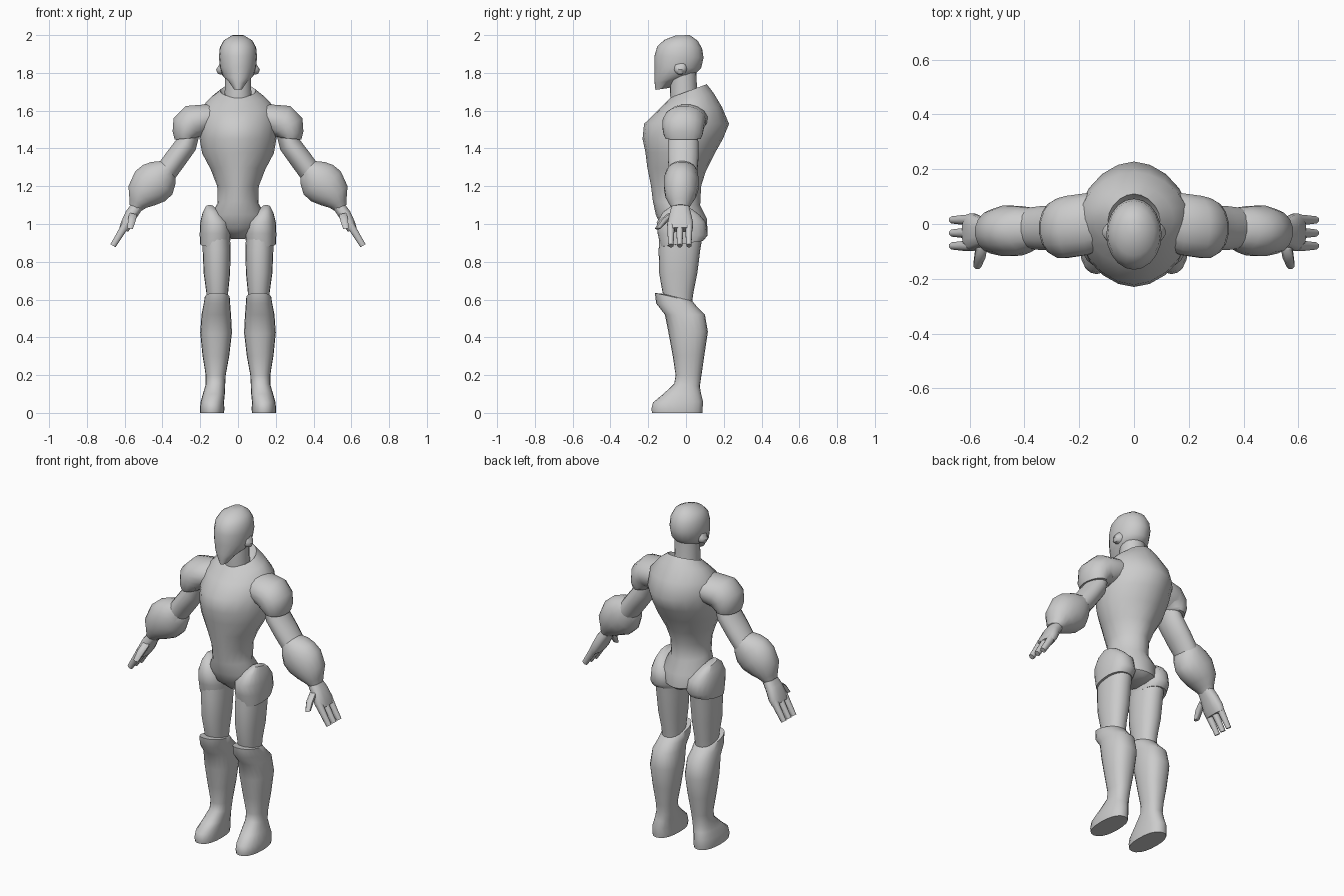
import bpy, bmesh, math
from mathutils import Vector

N = 20


def curve_pt(a, p):
    """Point on a unit superellipse."""
    c, s = math.cos(a), math.sin(a)
    return (math.copysign(abs(c) ** (2 / p), c), math.copysign(abs(s) ** (2 / p), s))


def skin(name, rings, mirror=False, angle=50):
    """Bridge a stack of equal rings, cap both ends and shade smooth."""
    bm = bmesh.new()
    loops = [[bm.verts.new(v) for v in r] for r in rings]
    n = len(loops[0])
    for a, b in zip(loops, loops[1:]):
        for i in range(n):
            j = (i + 1) % n
            bm.faces.new((a[i], a[j], b[j], b[i]))
    bm.faces.new(loops[0])
    bm.faces.new(loops[-1])
    bmesh.ops.recalc_face_normals(bm, faces=bm.faces)
    me = bpy.data.meshes.new(name)
    bm.to_mesh(me)
    bm.free()
    ob = bpy.data.objects.new(name, me)
    bpy.context.collection.objects.link(ob)
    bpy.ops.object.select_all(action='DESELECT')
    ob.select_set(True)
    bpy.context.view_layer.objects.active = ob
    bpy.ops.object.shade_smooth_by_angle(angle=math.radians(angle))
    if mirror:
        ob.modifiers.new("Mirror", 'MIRROR')
    return ob


def stack(name, rows, p=2.0, mirror=False):
    """Rows: centre x, half width, front y, back y, front z, back z."""
    rings = []
    for cx, rx, yf, yb, zf, zb in rows:
        ring = []
        for i in range(N):
            c, s = curve_pt(math.tau * i / N, p)
            ring.append((cx + rx * c, (yf + yb) / 2 + s * (yb - yf) / 2,
                         (zf + zb) / 2 + s * (zb - zf) / 2))
        rings.append(ring)
    return skin(name, rings, mirror)


def limb(name, rows, n=16, p=2.0):
    """Mirrored tube along a path. Rows: x, y, z, in-plane radius, y radius."""
    rings = []
    for k, (x, y, z, rn, ry) in enumerate(rows):
        a, b = rows[max(k - 1, 0)], rows[min(k + 1, len(rows) - 1)]
        t = Vector((b[0] - a[0], 0, b[2] - a[2])).normalized()
        nrm = Vector((-t.z, 0, t.x))
        ring = []
        for i in range(n):
            c, s = curve_pt(math.tau * (i + 0.5) / n, p)
            ring.append(Vector((x, y, z)) + nrm * rn * c + Vector((0, ry * s, 0)))
        rings.append(ring)
    return skin(name, rings, True)


# Torso from crotch to raised collar
stack("torso", [
    (0, .05, -.06, .09, .92, .93), (0, .13, -.13, .115, .98, .95),
    (0, .15, -.16, .11, 1.05, 1.03), (0, .108, -.175, .075, 1.12, 1.10),
    (0, .11, -.185, .08, 1.20, 1.20), (0, .145, -.205, .105, 1.30, 1.28),
    (0, .19, -.215, .15, 1.38, 1.37), (0, .203, -.23, .195, 1.45, 1.45),
    (0, .208, -.222, .228, 1.53, 1.53), (0, .20, -.15, .19, 1.60, 1.62),
    (0, .145, -.105, .145, 1.645, 1.695), (0, .095, -.08, .11, 1.67, 1.74),
    (0, .075, -.06, .085, 1.64, 1.70)], 1.85)

# Neck
stack("neck", [(0, .075, -.08, .07, 1.60, 1.62), (0, .07, -.085, .058, 1.71, 1.71),
               (0, .07, -.08, .055, 1.82, 1.82)])

# Head with pointed chin
stack("head", [
    (0, .022, -.162, -.09, 1.71, 1.72), (0, .05, -.166, -.04, 1.745, 1.765),
    (0, .082, -.167, .05, 1.775, 1.795), (0, .096, -.167, .08, 1.83, 1.825),
    (0, .101, -.167, .093, 1.89, 1.88), (0, .096, -.152, .085, 1.94, 1.93),
    (0, .075, -.115, .062, 1.975, 1.97), (0, .03, -.055, .02, 1.998, 2.0)])

# Ear covers
limb("ear", [(.085, -.03, 1.825, .035, .035), (.10, -.03, 1.825, .032, .03),
             (.108, -.03, 1.83, .016, .016)])

# Arms
limb("shoulder", [
    (.08, .01, 1.57, .07, .09), (.17, 0, 1.555, .08, .115), (.24, -.01, 1.54, .094, .115),
    (.262, -.015, 1.515, .093, .112), (.277, -.015, 1.475, .072, .105),
    (.275, -.015, 1.452, .062, .095)])
limb("upper_arm", [(.25, -.015, 1.49, .05, .075), (.275, -.015, 1.42, .059, .083),
                   (.33, -.015, 1.345, .06, .082), (.385, -.015, 1.27, .06, .075)])
limb("forearm", [
    (.37, -.02, 1.295, .055, .07), (.395, -.022, 1.27, .088, .085),
    (.425, -.025, 1.235, .112, .092), (.465, -.025, 1.20, .114, .094),
    (.51, -.028, 1.15, .088, .082), (.53, -.03, 1.11, .052, .06),
    (.545, -.03, 1.085, .035, .045)])
limb("palm", [(.53, -.03, 1.10, .032, .045), (.565, -.03, 1.05, .034, .058),
              (.59, -.03, 1.0, .032, .07), (.605, -.03, .97, .026, .066)], 12, 2.6)
for i, y in enumerate((-.08, -.033, .015)):
    limb(f"finger_{i + 1}", [(.592, y, 1.0, .024, .021), (.622, y, .95, .02, .019),
                             (.662, y, .885, .017, .014)], 8)
limb("thumb", [(.555, -.07, 1.055, .022, .028), (.562, -.115, 1.02, .022, .024),
               (.572, -.15, .975, .016, .016)], 8)

# Hip guards, thighs and boots
stack("hip_guard", [
    (.150, .022, -.07, .03, 1.10, 1.08), (.138, .05, -.12, .07, 1.065, 1.05),
    (.122, .078, -.155, .105, 1.01, 1.01), (.12, .083, -.15, .115, .95, .94),
    (.122, .079, -.135, .09, .88, .91), (.12, .065, -.12, .07, .88, .91)], 2.3, True)
stack("thigh", [
    (.115, .072, -.14, .09, .95, .95), (.113, .074, -.145, .075, .86, .86),
    (.112, .07, -.142, .06, .74, .74), (.11, .058, -.125, .04, .64, .64),
    (.11, .055, -.11, .03, .57, .57)], 2.2, True)
stack("boot", [
    (.11, .05, -.12, .02, .63, .60), (.11, .066, -.165, .035, .635, .59),
    (.112, .071, -.158, .06, .58, .56), (.115, .078, -.112, .10, .52, .52),
    (.116, .084, -.092, .116, .42, .43), (.117, .071, -.07, .098, .30, .31),
    (.118, .053, -.055, .082, .20, .20), (.12, .052, -.062, .073, .155, .14),
    (.128, .058, -.12, .08, .10, .10), (.136, .062, -.175, .09, .055, .06),
    (.137, .065, -.183, .088, .02, .02), (.137, .063, -.18, .086, 0, 0)], 2.3, True)
